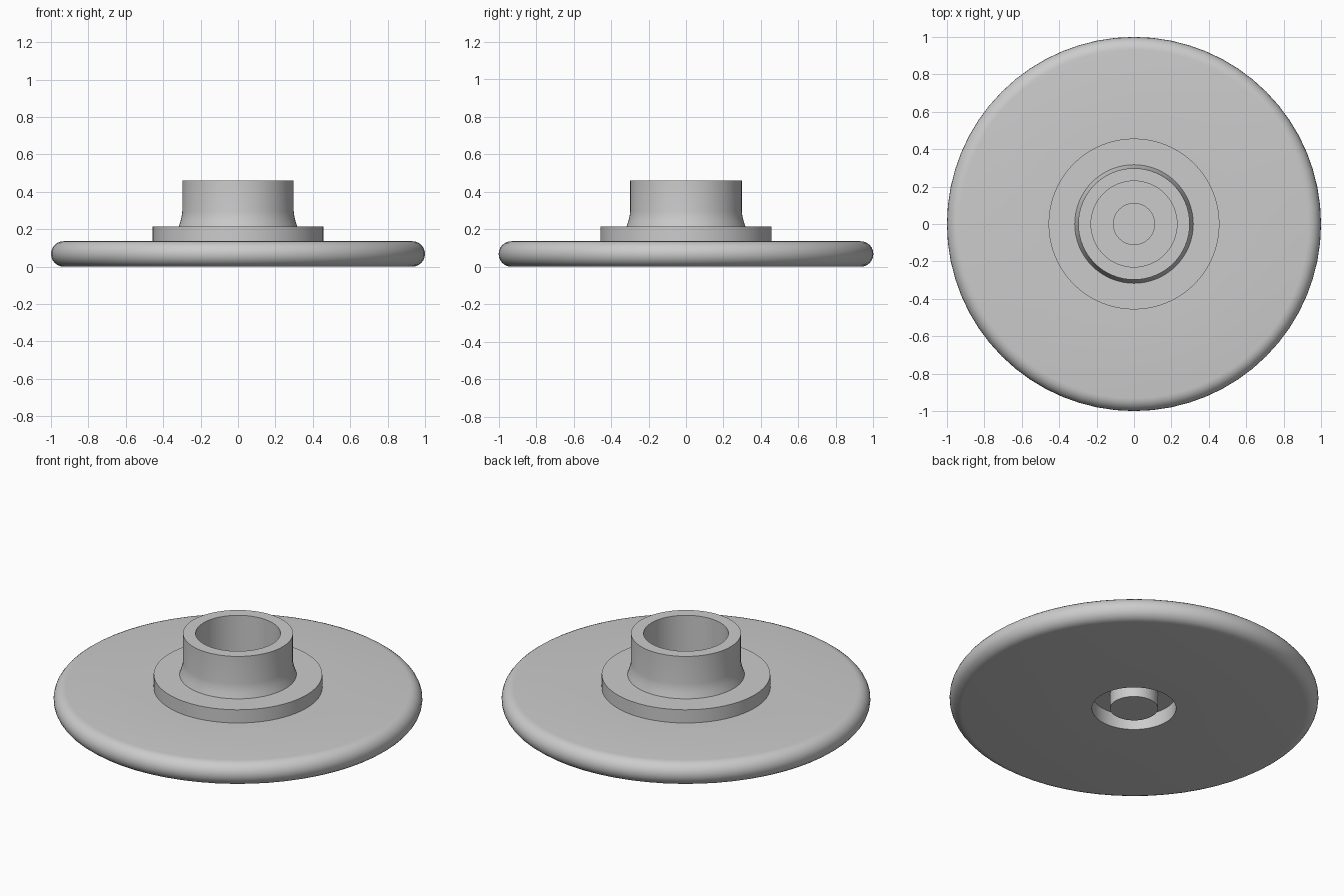
import bpy
import math

SEGMENTS = 64

if "Cube" in bpy.data.objects:
    bpy.data.objects.remove(bpy.data.objects["Cube"], do_unlink=True)

grey = bpy.data.materials.new("light grey")
grey.use_nodes = True
colour = (0.6, 0.6, 0.6, 1)
grey.diffuse_color = colour
grey.node_tree.nodes["Principled BSDF"].inputs["Base Color"].default_value = colour


def lathe(name, profile):
    """Spin an open (radius, height) profile about z, ends meeting the axis."""
    verts, faces, rings = [], [], []
    for r, z in profile:
        start = len(verts)
        count = 1 if r == 0 else SEGMENTS
        for i in range(count):
            a = math.tau * i / SEGMENTS
            verts.append((r * math.cos(a), r * math.sin(a), z))
        rings.append([start + i % count for i in range(SEGMENTS)])
    for low, high in zip(rings, rings[1:]):
        for i in range(SEGMENTS):
            j = (i + 1) % SEGMENTS
            quad = [low[i], low[j], high[j], high[i]]
            faces.append(list(dict.fromkeys(quad)))
    mesh = bpy.data.meshes.new(name)
    mesh.from_pydata(verts, [], faces)
    mesh.materials.append(grey)
    obj = bpy.data.objects.new(name, mesh)
    bpy.context.collection.objects.link(obj)
    bpy.ops.object.select_all(action="DESELECT")
    obj.select_set(True)
    bpy.context.view_layer.objects.active = obj
    bpy.ops.object.shade_smooth_by_angle(angle=math.radians(35))
    return obj


# Underside: flush centre post inside a round pocket
post_and_pocket = [(0, 0), (0.13, 0), (0.13, 0.088), (0.228, 0.088), (0.228, 0)]

# Fully rounded rim of the disc
fillet = 0.068
rim = []
for i in range(13):
    a = math.pi * (i / 12 - 0.5)
    rim.append((1 - fillet + fillet * math.cos(a), fillet + fillet * math.sin(a)))

# Raised step, flared neck and bore with a shallow centre hole
step = [(0.457, 0.136), (0.457, 0.215)]
neck = [(0.317, 0.215), (0.307, 0.245), (0.301, 0.27), (0.298, 0.295), (0.298, 0.46)]
bore = [(0.23, 0.46), (0.23, 0.136), (0.11, 0.136), (0.11, 0.1), (0, 0.1)]

lathe("flanged_disc", post_and_pocket + rim + step + neck + bore)
